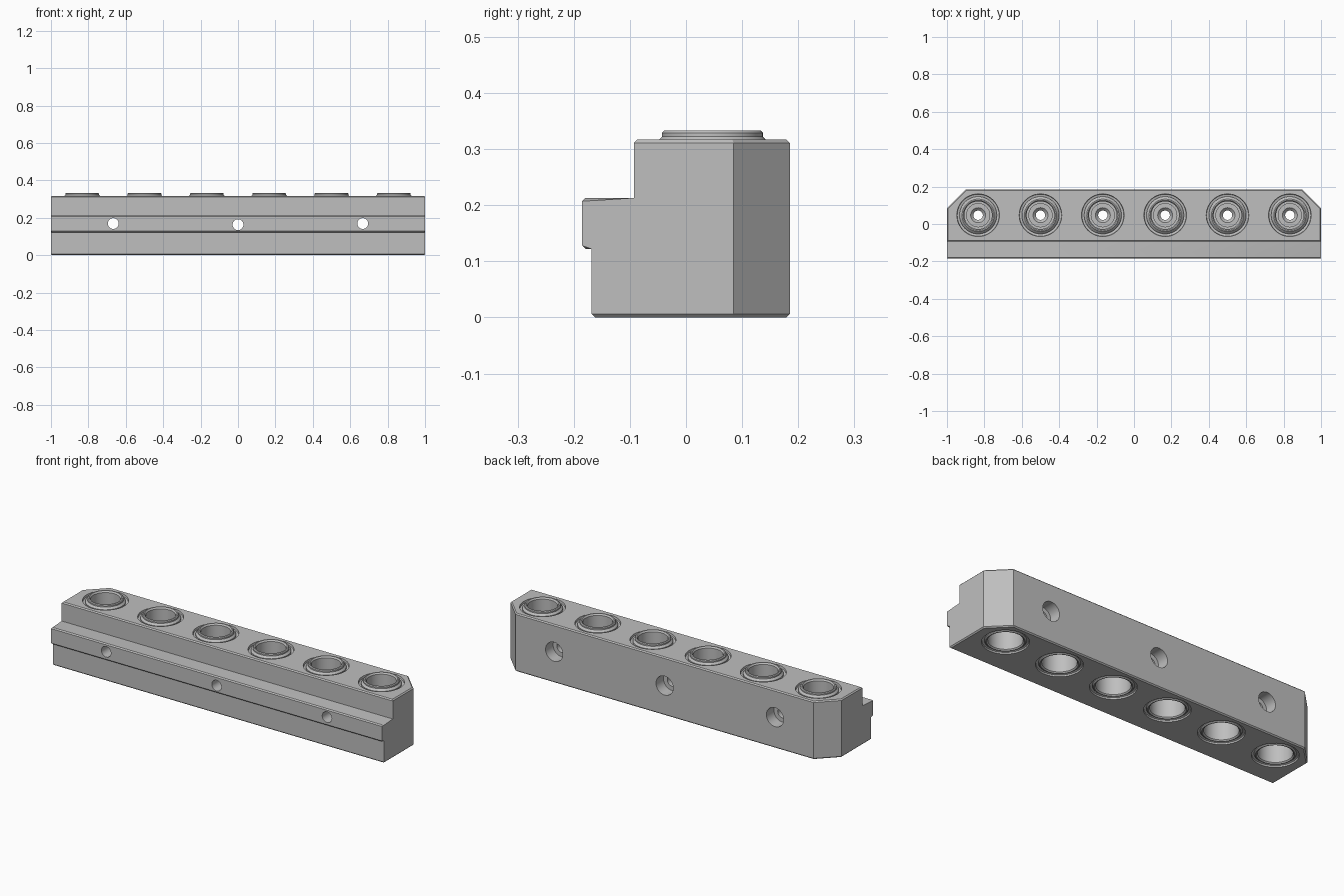
import bpy, bmesh, math
from mathutils import Matrix, Vector

if "Cube" in bpy.data.objects:
    bpy.data.objects.remove(bpy.data.objects["Cube"])

grey = bpy.data.materials.new("machined grey")
GREY = (0.52, 0.52, 0.52, 1)
grey.diffuse_color = GREY
grey.use_nodes = True
grey.node_tree.nodes["Principled BSDF"].inputs["Base Color"].default_value = GREY

PORT_Y = 0.047
PORTS = [Matrix.Translation(((i - 2.5) / 3, PORT_Y, 0)) for i in range(6)]
SCREWS = [Matrix.Translation((x, 0, z)) @ Matrix.Rotation(-math.pi / 2, 4, "X")
          for x, z in ((-0.667, 0.169), (0, 0.163), (0.667, 0.169))]


def make_object(name, bm):
    bmesh.ops.recalc_face_normals(bm, faces=bm.faces[:])
    mesh = bpy.data.meshes.new(name)
    bm.to_mesh(mesh)
    bm.free()
    mesh.materials.append(grey)
    ob = bpy.data.objects.new(name, mesh)
    bpy.context.collection.objects.link(ob)
    return ob


def turned(name, profile, places, sides=48):
    """Solid of revolution from (radius, height) pairs, repeated at each place."""
    bm = bmesh.new()
    for place in places:
        rings = []
        for r, h in profile:
            rings.append([bm.verts.new(place @ Vector((
                r * math.cos(math.tau * k / sides),
                r * math.sin(math.tau * k / sides), h))) for k in range(sides)])
        for a, b in zip(rings, rings[1:]):
            for k in range(sides):
                n = (k + 1) % sides
                bm.faces.new((a[k], a[n], b[n], b[k]))
        bm.faces.new(rings[0])
        bm.faces.new(rings[-1])
    return make_object(name, bm)


def combine(target, tool, operation):
    mod = target.modifiers.new(operation, "BOOLEAN")
    mod.operation = operation
    mod.solver = "EXACT"
    mod.object = tool
    bpy.context.view_layer.objects.active = target
    bpy.ops.object.modifier_apply(modifier=mod.name)
    bpy.data.objects.remove(tool)


# Stepped bar with a front ledge
section = [(-0.168, 0), (0.185, 0), (0.185, 0.317), (-0.093, 0.317),
           (-0.093, 0.213), (-0.185, 0.213), (-0.185, 0.122), (-0.168, 0.122)]
bm = bmesh.new()
face = bm.faces.new([bm.verts.new((-1, y, z)) for y, z in section])
ext = bmesh.ops.extrude_face_region(bm, geom=[face])
bmesh.ops.translate(bm, vec=(2, 0, 0),
                    verts=[v for v in ext["geom"] if isinstance(v, bmesh.types.BMVert)])

# Cut-off rear corners
for side in (-1, 1):
    cut = bmesh.ops.bisect_plane(bm, geom=bm.verts[:] + bm.edges[:] + bm.faces[:],
                                 plane_co=(side, 0.085, 0), plane_no=(side, 1, 0),
                                 clear_outer=True)
    edges = [e for e in cut["geom_cut"] if isinstance(e, bmesh.types.BMEdge)]
    bmesh.ops.edgeloop_fill(bm, edges=edges)
bmesh.ops.recalc_face_normals(bm, faces=bm.faces[:])

# Small chamfers on outer edges
outer = []
for e in bm.edges:
    a, b = e.verts
    vertical = abs(a.co.z - b.co.z) > 0.01
    if e.is_convex and not vertical and e.calc_face_angle(0) > 0.1:
        outer.append(e)
bmesh.ops.bevel(bm, geom=outer, offset=0.006, segments=1, affect="EDGES",
                clamp_overlap=True)
body = make_object("manifold_body", bm)

# Recess around each port, above and below
combine(body, turned("upper_recess", [(0.104, 0.303), (0.112, 0.306), (0.118, 0.34)],
                     PORTS), "DIFFERENCE")
combine(body, turned("lower_recess", [(0.118, -0.02), (0.112, 0.008), (0.104, 0.012)],
                     PORTS), "DIFFERENCE")

# Collars standing in the recesses
combine(body, turned("upper_collar", [(0.1, 0.28), (0.1, 0.312), (0.09, 0.322),
                                      (0.09, 0.329), (0.086, 0.333)], PORTS), "UNION")
combine(body, turned("lower_collar", [(0.094, 0.003), (0.1, 0.008), (0.1, 0.04)],
                     PORTS), "UNION")

# Port bores with a narrow passage in the middle
combine(body, turned("port_bore", [(0.09, -0.02), (0.09, 0.003), (0.084, 0.009), (0.084, 0.15),
                                   (0.04, 0.15), (0.025, 0.165), (0.025, 0.185),
                                   (0.04, 0.2), (0.062, 0.2), (0.062, 0.23), (0.074, 0.23),
                                   (0.074, 0.325), (0.08, 0.333), (0.08, 0.36)],
                     PORTS), "DIFFERENCE")

# Counterbored mounting holes
combine(body, turned("screw_bore", [(0.029, -0.25), (0.029, 0.12), (0.052, 0.12),
                                    (0.052, 0.25)], SCREWS, 32), "DIFFERENCE")

bpy.ops.object.select_all(action="DESELECT")
body.select_set(True)
bpy.context.view_layer.objects.active = body
bpy.ops.object.shade_smooth_by_angle(angle=math.radians(30))
